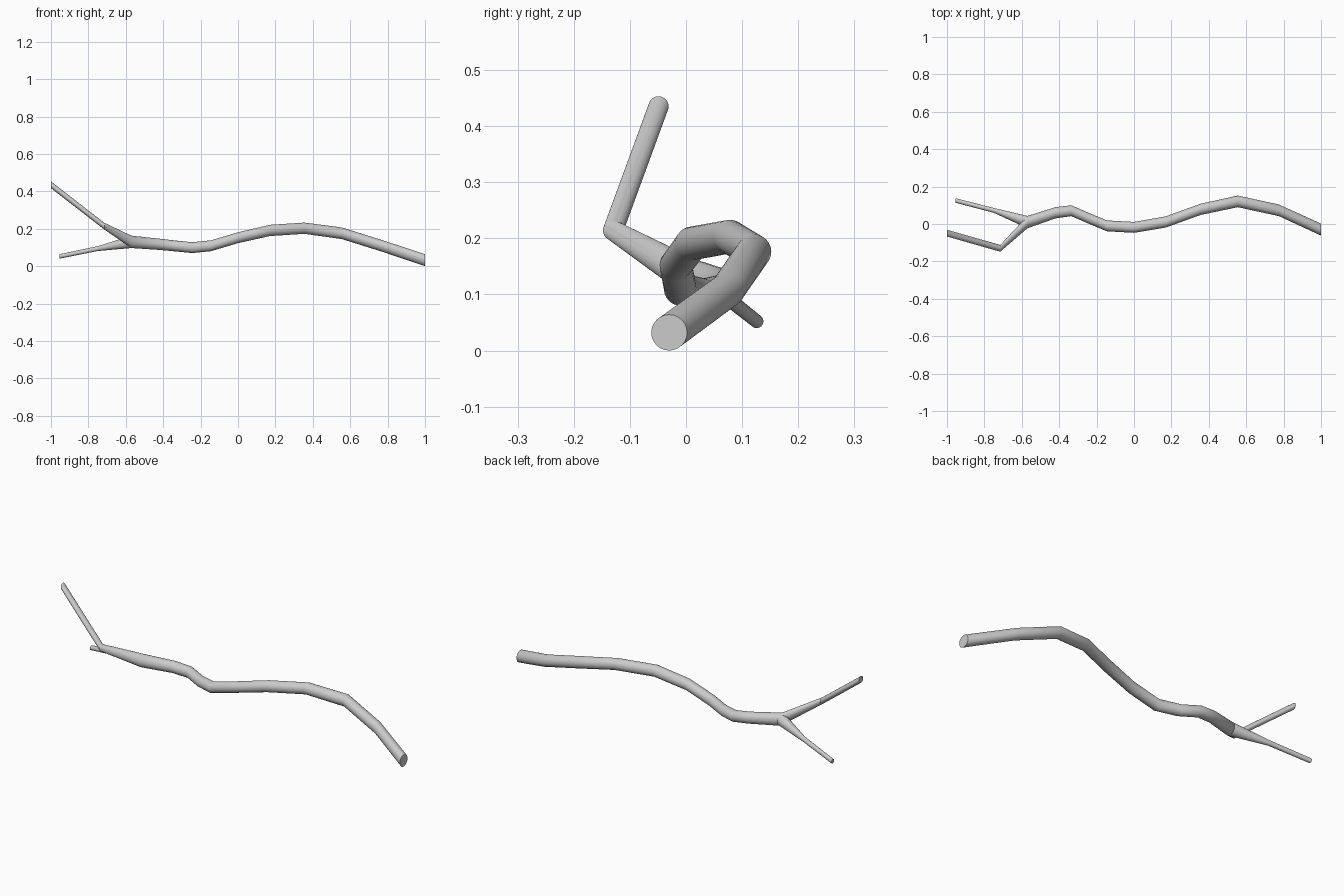
import bpy, bmesh, math
from mathutils import Vector

if "Cube" in bpy.data.objects:
    bpy.data.objects.remove(bpy.data.objects["Cube"])

SIDES = 24


def tube(name, rings):
    """Loft round sections, each facing along x, through (x, y, z, radius)."""
    bm = bmesh.new()
    loops = []
    for x, y, z, r in rings:
        loops.append([bm.verts.new(Vector((x,
                                           y + r * math.cos(math.tau * i / SIDES),
                                           z + r * math.sin(math.tau * i / SIDES))))
                      for i in range(SIDES)])
    for a, b in zip(loops, loops[1:]):
        for i in range(SIDES):
            j = (i + 1) % SIDES
            bm.faces.new((a[i], a[j], b[j], b[i]))
    bm.faces.new(loops[0])
    bm.faces.new(loops[-1])
    bmesh.ops.recalc_face_normals(bm, faces=bm.faces)
    mesh = bpy.data.meshes.new(name)
    bm.to_mesh(mesh)
    bm.free()
    obj = bpy.data.objects.new(name, mesh)
    bpy.context.collection.objects.link(obj)
    bpy.ops.object.select_all(action='DESELECT')
    obj.select_set(True)
    bpy.context.view_layer.objects.active = obj
    bpy.ops.object.shade_smooth_by_angle(angle=math.radians(35))
    return obj


fork = (-0.57, 0.01, 0.13, 0.033)

# Main stick running from the thick cut end through the fork to the raised tip
tube("main_stick", [
    (1.00, -0.030, 0.032, 0.032),
    (0.775, 0.073, 0.107, 0.031),
    (0.555, 0.121, 0.176, 0.031),
    (0.355, 0.078, 0.203, 0.030),
    (0.17, 0.011, 0.191, 0.030),
    (0.00, -0.018, 0.152, 0.029),
    (-0.145, -0.010, 0.109, 0.029),
    (-0.245, 0.032, 0.099, 0.029),
    (-0.335, 0.071, 0.108, 0.029),
    (-0.42, 0.060, 0.117, 0.030),
    fork,
    (-0.715, -0.130, 0.214, 0.018),
    (-1.00, -0.049, 0.435, 0.018),
])

# Thin side twig leaving the fork low and to the back
tube("side_twig", [
    fork,
    (-0.75, 0.073, 0.094, 0.013),
    (-0.955, 0.126, 0.052, 0.012),
])
